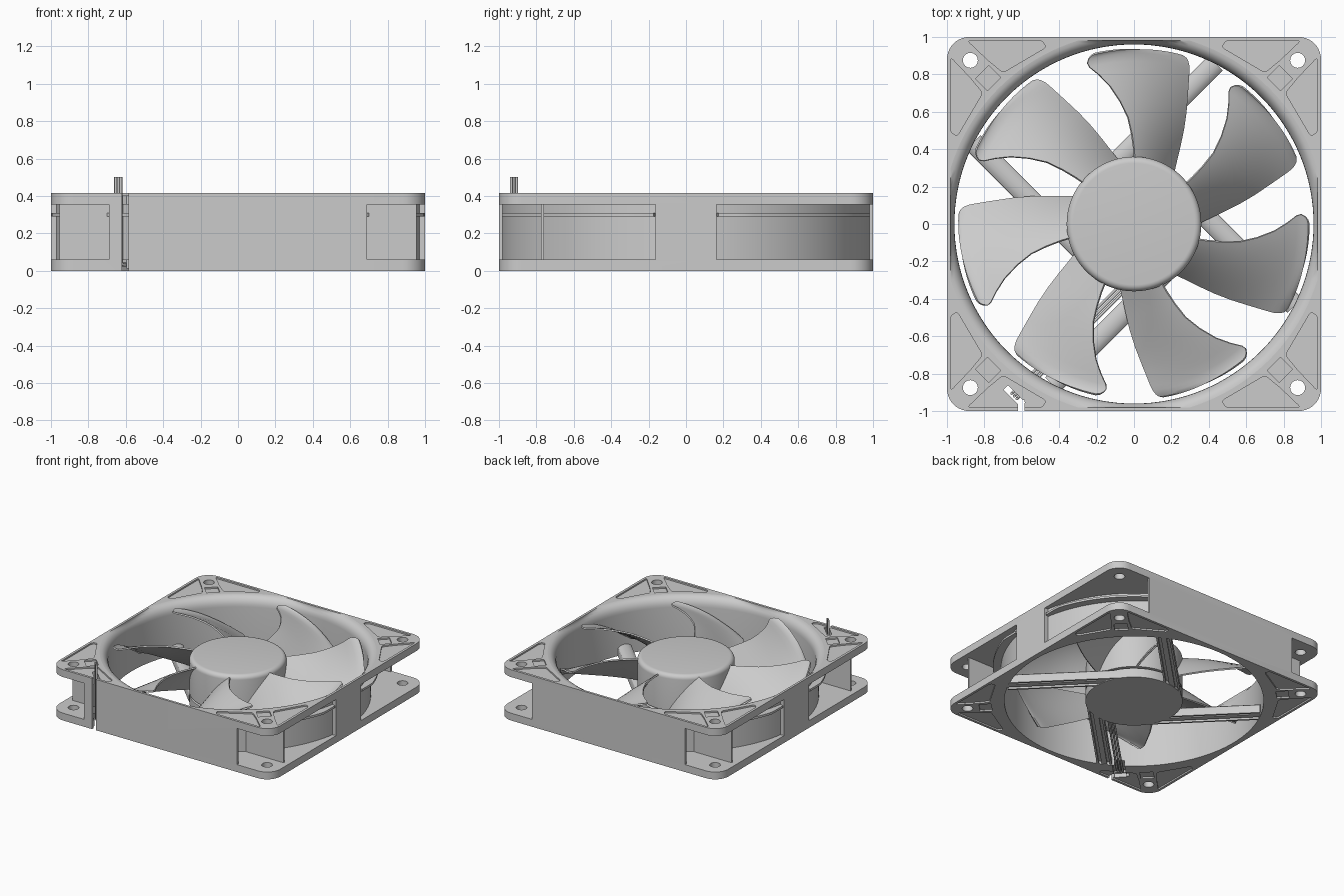
import bpy, bmesh
from math import pi, sin, cos, sqrt, radians, atan2
from mathutils import Vector

if "Cube" in bpy.data.objects:
    bpy.data.objects.remove(bpy.data.objects["Cube"])

H, T, R_OUT, R_IN, WALL = 0.415, 0.06, 0.984, 0.96, 0.982
CORNERS = [(1, 1), (-1, 1), (-1, -1), (1, -1)]


def finish(name, bm, smooth=True):
    bmesh.ops.recalc_face_normals(bm, faces=bm.faces)
    me = bpy.data.meshes.new(name)
    bm.to_mesh(me)
    bm.free()
    ob = bpy.data.objects.new(name, me)
    bpy.context.collection.objects.link(ob)
    if smooth:
        smooth_edges(ob)
    return ob


def smooth_edges(ob):
    bpy.ops.object.select_all(action='DESELECT')
    ob.select_set(True)
    bpy.context.view_layer.objects.active = ob
    bpy.ops.object.shade_smooth_by_angle(angle=radians(30))


def prisms(name, items, smooth=True):
    """Extruded outlines: items = [(points, z0, z1), ...]"""
    bm = bmesh.new()
    for pts, z0, z1 in items:
        lo = [bm.verts.new((x, y, z0)) for x, y in pts]
        hi = [bm.verts.new((x, y, z1)) for x, y in pts]
        bm.faces.new(lo)
        bm.faces.new(hi)
        n = len(pts)
        for i in range(n):
            j = (i + 1) % n
            bm.faces.new((lo[i], lo[j], hi[j], hi[i]))
    return finish(name, bm, smooth)


def lathe(name, profile, n=96, limit=None):
    """Closed solid of revolution; profile runs (r, z) bottom to top."""
    bm = bmesh.new()
    clip = (lambda v: max(-limit, min(limit, v))) if limit else (lambda v: v)
    rings = [[bm.verts.new((clip(r * cos(2 * pi * i / n)), clip(r * sin(2 * pi * i / n)), z))
              for i in range(n)] for r, z in profile]
    for a, b in zip(rings, rings[1:]):
        for i in range(n):
            j = (i + 1) % n
            bm.faces.new((a[i], a[j], b[j], b[i]))
    bm.faces.new(rings[0])
    bm.faces.new(rings[-1])
    return finish(name, bm)


def arc(cx, cy, r, a0, a1, n):
    return [(cx + r * cos(a0 + (a1 - a0) * i / n), cy + r * sin(a0 + (a1 - a0) * i / n))
            for i in range(n + 1)]


def bar(cx, cy, length, width, ang):
    c, s = cos(ang), sin(ang)
    return [(cx + u * c - v * s, cy + u * s + v * c) for u, v in
            ((-length / 2, -width / 2), (length / 2, -width / 2),
             (length / 2, width / 2), (-length / 2, width / 2))]


def rounded(pts, d):
    """Round every corner of an outline, starting d away from it."""
    out = []
    for i, p in enumerate(pts):
        p, a, b = Vector(p), Vector(pts[i - 1]), Vector(pts[(i + 1) % len(pts)])
        s, e = p + (a - p).normalized() * d, p + (b - p).normalized() * d
        out += [tuple(s * (1 - t) ** 2 + p * 2 * t * (1 - t) + e * t * t) for t in (0, 0.25, 0.5, 0.75, 1)]
    return out


def flip(pts, sx, sy):
    return [(x * sx, y * sy) for x, y in pts]


def cut(ob, cutter):
    m = ob.modifiers.new("cut", 'BOOLEAN')
    m.operation, m.solver, m.object = 'DIFFERENCE', 'EXACT', cutter
    bpy.context.view_layer.objects.active = ob
    bpy.ops.object.modifier_apply(modifier=m.name)
    bpy.data.objects.remove(cutter)


# Frame block with rounded corners
outline = []
for i, (sx, sy) in enumerate(CORNERS):
    outline += arc(sx * 0.88, sy * 0.88, 0.12, i * pi / 2, (i + 1) * pi / 2, 10)
frame = prisms("frame", [(outline, 0, H)])

# Recesses between the flanges: side blocks stay proud, front and back walls stay thin
a0, a1 = math_a0 = (atan2(0.163, sqrt(R_OUT ** 2 - 0.163 ** 2)), atan2(WALL, sqrt(R_OUT ** 2 - WALL ** 2)))
recess = arc(0, 0, R_OUT, a0, a1, 28) + [(0.69, WALL), (0.69, 1.1), (1.1, 1.1), (1.1, 0.163)]
cut(frame, prisms("recess_cutter", [(flip(recess, *s), T, H - T) for s in CORNERS]))

# Air duct with flared mouth, flattened where it nears the sides
mouth = [(R_IN + 0.065 * (1 - cos(t * pi / 12)), 0.335 + 0.08 * sin(t * pi / 12)) for t in range(7)]
cut(frame, lathe("bore_cutter", [(R_IN, -0.1)] + mouth + [(1.025, 0.5)], 128, 0.981))

# Screw holes
cut(frame, prisms("hole_cutter", [(arc(x * 0.875, y * 0.875, 0.04, 0, 2 * pi * 23 / 24, 23), -0.1, 0.6)
                                  for x, y in CORNERS]))

# Shallow corner pad pockets on both faces
lobe = rounded([(0.89, 0.98), (0.49, 0.98), (0.47, 0.945), (0.70, 0.81), (0.78, 0.875)], 0.018)
pads = [lobe, [(y, x) for x, y in lobe], bar(0.78, 0.78, 0.09, 0.10, pi / 4)]
cut(frame, prisms("pocket_cutter", [(flip(p, *s), z, z + 0.1) for p in pads for s in CORNERS
                                    for z in (-0.088, H - 0.012)]))

# Cable exit slot and channel
cut(frame, prisms("slot_cutter", [(bar(-0.6025, -1.02, 0.035, 0.16, 0), -0.1, 0.6)]))
cut(frame, prisms("cable_slot_cutter", [(bar(-0.64, -0.92, 0.13, 0.035, -pi / 4), -0.1, 0.6)]))
cut(frame, prisms("channel_cutter", [(bar(-0.59, -0.87, 0.2, 0.09, pi / 4), -0.1, 0.045)]))
smooth_edges(frame)

# Thin webs at three corners and slim ribs around the duct
prisms("corner_webs", [(flip(bar(0.785, 0.768, 0.34, 0.015, 0), *s), T - 0.005, H - T + 0.005)
                       for s in CORNERS[1:]])
rib = [(min(x, 0.998), min(y, 0.99)) for x, y in arc(0, 0, 1.045, a0, a1, 28)] + arc(0, 0, 0.972, a1, a0, 28)
prisms("duct_ribs", [(flip(rib, *s), 0.291, 0.308) for s in CORNERS])

# Motor base and four tangential struts with arched tops and rails below
lathe("motor_base", [(0.36, 0.0), (0.36, 0.075), (0.35, 0.08)], 64)
section = [(0.245, 0.0), (0.26, 0.0), (0.26, 0.022), (0.28, 0.022), (0.28, 0.004), (0.32, 0.004),
           (0.32, 0.022), (0.34, 0.022), (0.34, 0.0), (0.355, 0.0), (0.355, 0.055)]
section += [(0.30 + 0.055 * cos(t * pi / 8), 0.055 + 0.03 * sin(t * pi / 8)) for t in range(1, 9)]
bm = bmesh.new()
for k in range(4):
    c, s = cos(pi / 4 + k * pi / 2), sin(pi / 4 + k * pi / 2)
    ends = [[bm.verts.new((u * c - v * s, u * s + v * c, z)) for v, z in section] for u in (0.07, 0.915)]
    for e in ends:
        bm.faces.new(e)
    for i in range(len(section)):
        j = (i + 1) % len(section)
        bm.faces.new((ends[0][i], ends[0][j], ends[1][j], ends[1][i]))
finish("struts", bm)

# Rotor hub with rounded top edge
top = [(0.325 + 0.035 * cos(t * pi / 12), 0.352 + 0.035 * sin(t * pi / 12)) for t in range(7)]
lathe("hub", [(0.36, 0.09)] + top, 80)

# Seven swept, pitched blades: rows of radius, high-edge angle, low-edge angle
ROWS = [(0.34, 89.5, 52), (0.40, 90.2, 56), (0.48, 91.5, 59.5), (0.57, 93.3, 62.5), (0.66, 96.5, 65.2),
        (0.75, 100, 67.7), (0.82, 103.3, 69.3), (0.87, 105.8, 70.3), (0.895, 106.2, 70.9),
        (0.915, 105.4, 71.7), (0.928, 104.4, 72.6), (0.935, 103, 74)]
N = 14
bm = bmesh.new()
for b in range(7):
    grid = []
    for r, left, right in ROWS:
        t = (r - 0.34) / 0.6
        zh, zl = 0.365 + 0.025 * t, 0.09 + 0.045 * t
        row = []
        for i in range(N + 1):
            u = i / N
            a = radians(left + (right - left) * u + b * 360 / 7)
            z = zh - (zh - zl) * (0.6 * u + 0.4 * u * u)
            row.append(bm.verts.new((r * cos(a), r * sin(a), z)))
        grid.append(row)
    for p, q in zip(grid, grid[1:]):
        for i in range(N):
            bm.faces.new((p[i], q[i], q[i + 1], p[i + 1]))
blades = finish("blades", bm)
sol = blades.modifiers.new("thickness", 'SOLIDIFY')
sol.thickness, sol.offset = 0.012, 0
bpy.ops.object.modifier_apply(modifier=sol.name)
smooth_edges(blades)

# Three wires along the lower strut, turning up through the slot
cu = bpy.data.curves.new("wires", 'CURVE')
cu.dimensions, cu.bevel_depth, cu.bevel_resolution, cu.use_fill_caps = '3D', 0.008, 2, True
for k in (-1, 0, 1):
    d = 0.014 * k
    path = [(-0.03, -0.31, 0.03), (-0.62, -0.90, 0.03), (-0.635, -0.915, 0.035),
            (-0.64, -0.92, 0.05), (-0.64, -0.92, 0.5)]
    sp = cu.splines.new('POLY')
    sp.points.add(len(path) - 1)
    for pt, (x, y, z) in zip(sp.points, path):
        pt.co = (x + d, y - d, z, 1)
bpy.context.collection.objects.link(bpy.data.objects.new("wires", cu))
